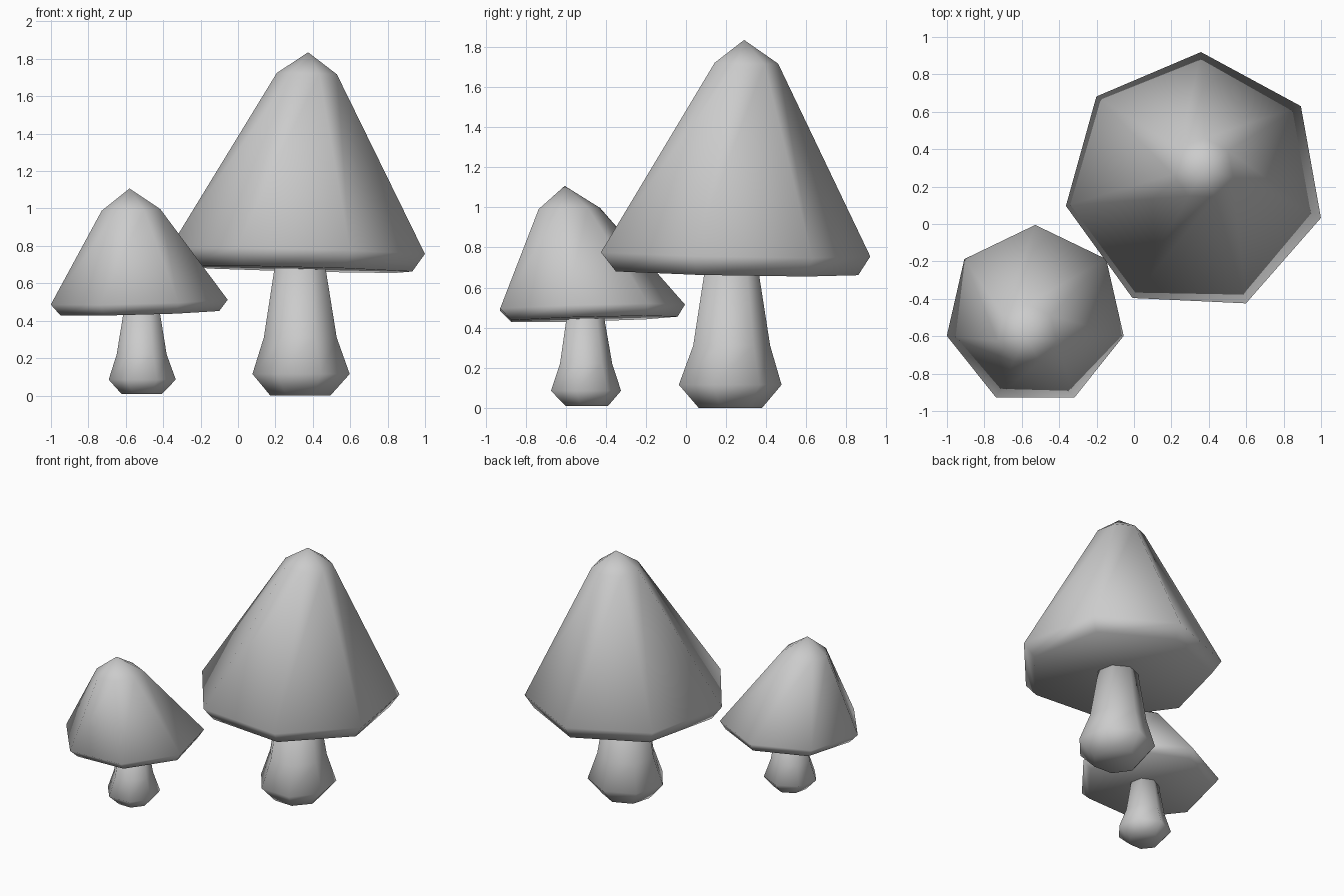
import bpy, bmesh, math

if "Cube" in bpy.data.objects:
    bpy.data.objects.remove(bpy.data.objects["Cube"])

SIDES = 7

grey = bpy.data.materials.new("mushroom grey")
grey.diffuse_color = (0.6, 0.6, 0.6, 1)
grey.use_nodes = True
grey.node_tree.nodes["Principled BSDF"].inputs["Base Color"].default_value = grey.diffuse_color


def loft(name, rings, start, tilt=(0, 0), apex=None):
    """Skin seven-sided rings (x, y, z, radius), bottom to top; tilt slopes each ring."""
    bm = bmesh.new()
    loops = []
    for cx, cy, cz, r in rings:
        loop = []
        for i in range(SIDES):
            a = math.radians(start) + 2 * math.pi * i / SIDES
            dx, dy = r * math.cos(a), r * math.sin(a)
            loop.append(bm.verts.new((cx + dx, cy + dy, cz + dx * tilt[0] + dy * tilt[1])))
        loops.append(loop)
    for low, high in zip(loops, loops[1:]):
        for i in range(SIDES):
            j = (i + 1) % SIDES
            bm.faces.new((low[i], low[j], high[j], high[i]))
    bm.faces.new(loops[0][::-1])
    top = loops[-1]
    if apex:
        tip = bm.verts.new(apex)
        for i in range(SIDES):
            bm.faces.new((top[i], top[(i + 1) % SIDES], tip))
    else:
        bm.faces.new(top)
    bmesh.ops.recalc_face_normals(bm, faces=bm.faces)
    for f in bm.faces:
        f.smooth = True
    mesh = bpy.data.meshes.new(name)
    bm.to_mesh(mesh)
    bm.free()
    mesh.materials.append(grey)
    obj = bpy.data.objects.new(name, mesh)
    bpy.context.collection.objects.link(obj)
    return obj


# Large mushroom: bulbous stem and leaning cap
loft("large_stem", [(0.335, 0.215, 0.0, 0.165), (0.34, 0.21, 0.115, 0.267),
                    (0.335, 0.22, 0.31, 0.2), (0.333, 0.222, 0.70, 0.137)], 87.3)
loft("large_cap", [(0.325, 0.23, 0.675, 0.63), (0.325, 0.22, 0.77, 0.7),
                   (0.37, 0.295, 1.72, 0.165)], 87.3, (-0.025, -0.02), (0.375, 0.29, 1.835))

# Small mushroom
loft("small_stem", [(-0.515, -0.5, 0.008, 0.11), (-0.512, -0.508, 0.085, 0.184),
                    (-0.515, -0.505, 0.22, 0.137), (-0.515, -0.507, 0.46, 0.097)], 90)
loft("small_cap", [(-0.525, -0.478, 0.443, 0.436), (-0.528, -0.49, 0.502, 0.485),
                   (-0.572, -0.59, 0.993, 0.161)], 90, (0.027, 0.027), (-0.58, -0.605, 1.107))
